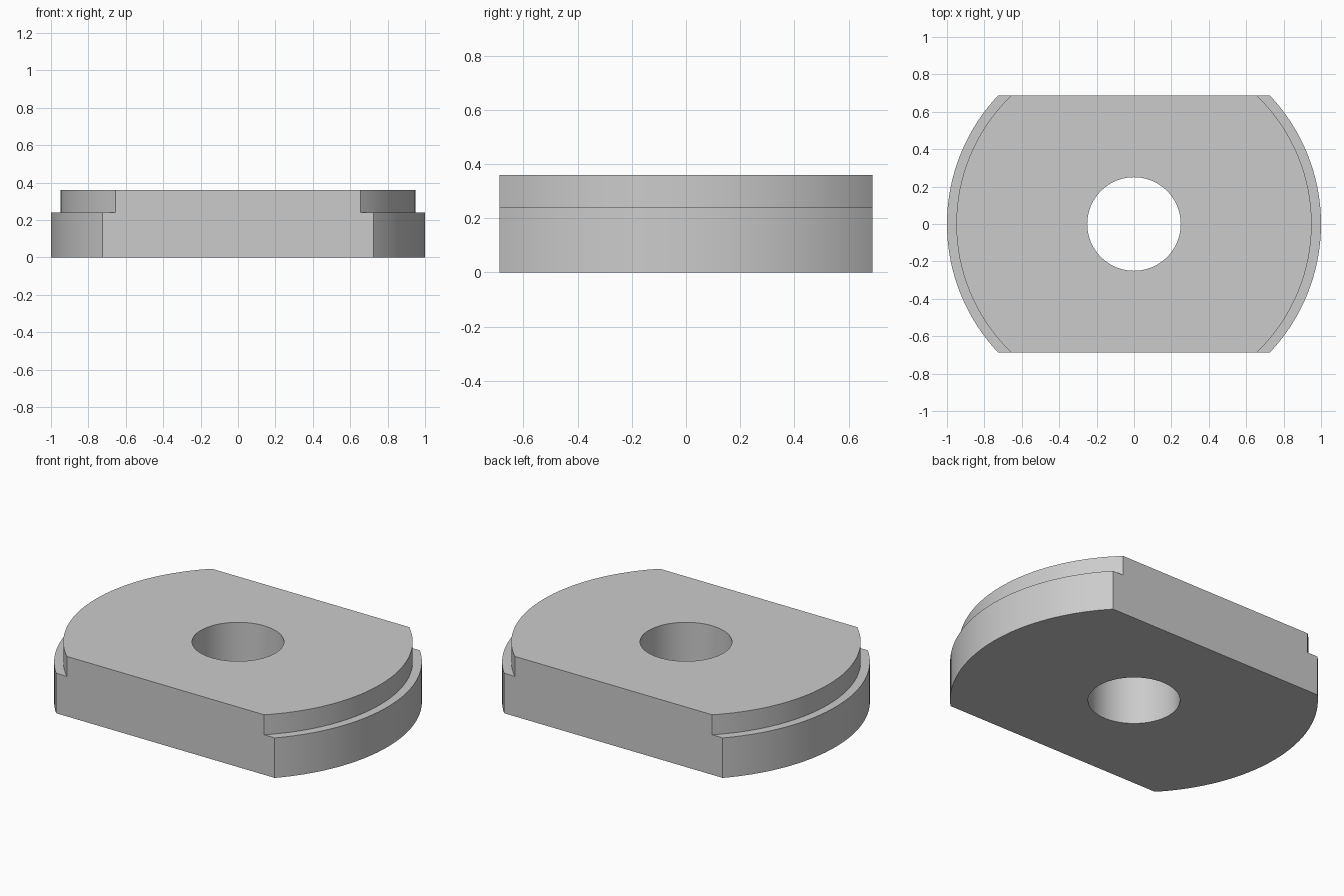
import bpy
import bmesh
import math

cube = bpy.data.objects.get("Cube")
if cube:
    bpy.data.objects.remove(cube, do_unlink=True)

HOLE, RIM, TOP_RIM = 0.25, 1.0, 0.95
STEP_Z, HEIGHT, HALF_DEPTH = 0.24, 0.36, 0.688

# Plain grey material
grey = bpy.data.materials.new("plain grey")
grey.use_nodes = True
colour = (0.6, 0.6, 0.6, 1.0)
grey.diffuse_color = colour
grey.node_tree.nodes["Principled BSDF"].inputs["Base Color"].default_value = colour

# Stepped washer: closed cross-section spun around z
profile = [(HOLE, 0), (RIM, 0), (RIM, STEP_Z), (TOP_RIM, STEP_Z),
           (TOP_RIM, HEIGHT), (HOLE, HEIGHT)]
bm = bmesh.new()
verts = [bm.verts.new((r, 0, z)) for r, z in profile]
edges = [bm.edges.new((v, verts[(i + 1) % len(verts)])) for i, v in enumerate(verts)]
bmesh.ops.spin(bm, geom=verts + edges, cent=(0, 0, 0), axis=(0, 0, 1),
               angle=math.tau, steps=128)
bmesh.ops.remove_doubles(bm, verts=bm.verts[:], dist=0.0001)

# Flat front and back sides: slice off both arcs and cap the cuts
for side in (-1, 1):
    bmesh.ops.bisect_plane(bm, geom=bm.verts[:] + bm.edges[:] + bm.faces[:],
                           plane_co=(0, side * HALF_DEPTH, 0),
                           plane_no=(0, side, 0), clear_outer=True)
    rim = [e for e in bm.edges if e.is_boundary]
    bmesh.ops.holes_fill(bm, edges=rim, sides=0)
bmesh.ops.recalc_face_normals(bm, faces=bm.faces[:])

mesh = bpy.data.meshes.new("stepped_plate")
bm.to_mesh(mesh)
bm.free()
mesh.materials.append(grey)
plate = bpy.data.objects.new("stepped_plate", mesh)
bpy.context.collection.objects.link(plate)

# Smooth curved walls with crisp edges
bpy.ops.object.select_all(action="DESELECT")
plate.select_set(True)
bpy.context.view_layer.objects.active = plate
bpy.ops.object.shade_smooth_by_angle(angle=math.radians(30))
